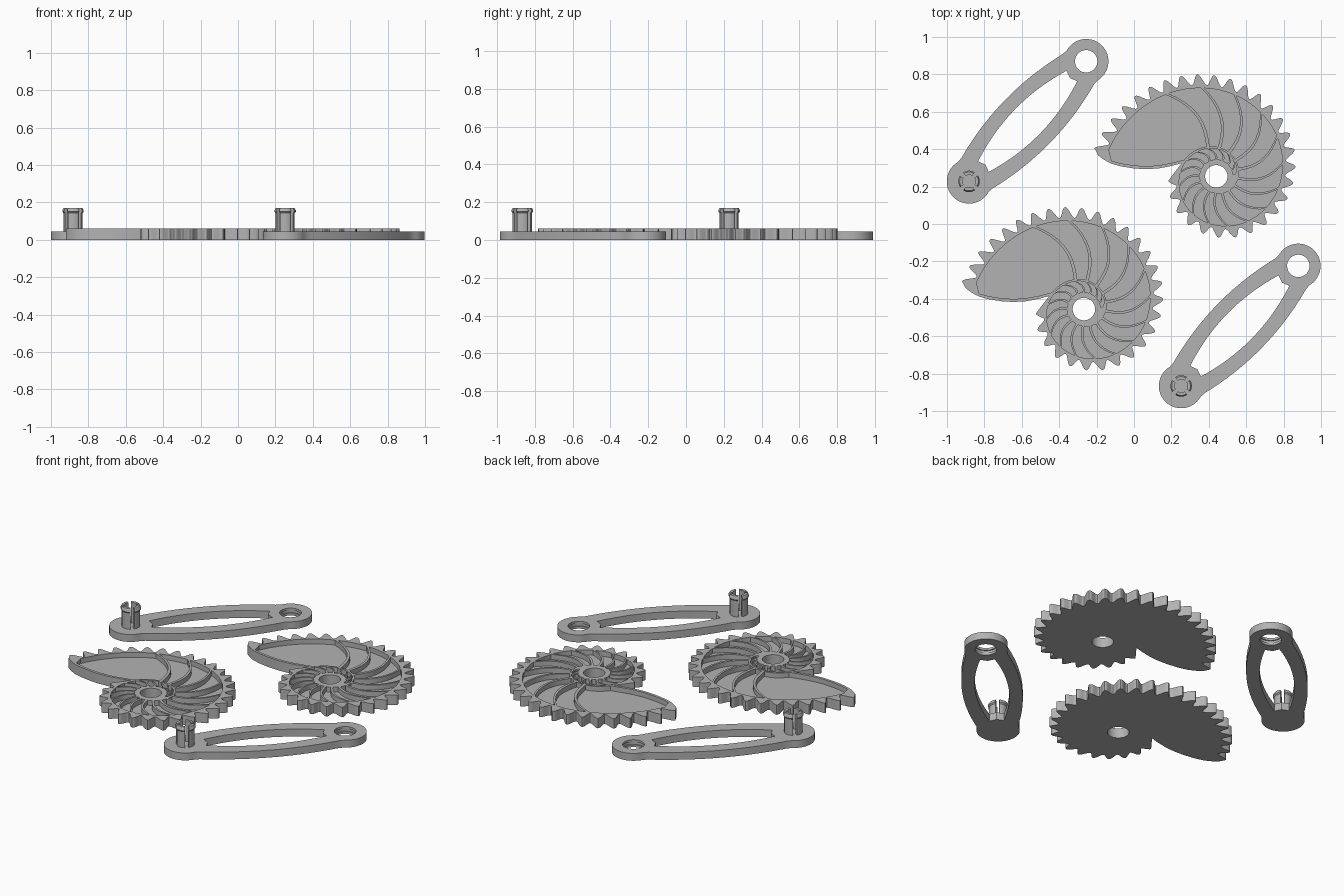
import bpy, bmesh
from math import sin, cos, pi, exp, log, radians, degrees, sqrt
from mathutils import Matrix, Vector

cube = bpy.data.objects.get("Cube")
if cube:
    bpy.data.objects.remove(cube, do_unlink=True)

grey = bpy.data.materials.new("plain grey")
grey.use_nodes = True
grey.diffuse_color = (0.45, 0.45, 0.45, 1)
grey.node_tree.nodes["Principled BSDF"].inputs["Base Color"].default_value = (0.45, 0.45, 0.45, 1)


def polar(r, deg):
    return (r * cos(radians(deg)), r * sin(radians(deg)))


def circle(r, centre=0.0, n=48):
    return [(centre + r * cos(2 * pi * i / n), r * sin(2 * pi * i / n)) for i in range(n)]


def add_plate(bm, loops, z0, z1):
    """Extrude a filled outline; later loops are holes."""
    curve = bpy.data.curves.new("outline", "CURVE")
    curve.dimensions = "2D"
    curve.fill_mode = "BOTH"
    curve.extrude = (z1 - z0) / 2
    for loop in loops:
        spline = curve.splines.new("POLY")
        spline.points.add(len(loop) - 1)
        for point, (x, y) in zip(spline.points, loop):
            point.co = (x, y, 0, 1)
        spline.use_cyclic_u = True
    holder = bpy.data.objects.new("outline", curve)
    mesh = bpy.data.meshes.new_from_object(holder)
    part = bmesh.new()
    part.from_mesh(mesh)
    bmesh.ops.remove_doubles(part, verts=part.verts, dist=1e-5)
    bmesh.ops.recalc_face_normals(part, faces=part.faces)
    bmesh.ops.translate(part, verts=part.verts, vec=(0, 0, (z0 + z1) / 2))
    part.to_mesh(mesh)
    part.free()
    bm.from_mesh(mesh)
    bpy.data.objects.remove(holder)
    bpy.data.curves.remove(curve)
    bpy.data.meshes.remove(mesh)


def finish(bm, name):
    mesh = bpy.data.meshes.new(name)
    bm.to_mesh(mesh)
    bm.free()
    mesh.materials.clear()
    mesh.materials.append(grey)
    for poly in mesh.polygons:
        poly.material_index = 0
    mesh.shade_smooth()
    mesh.set_sharp_from_angle(angle=radians(35))
    return mesh


def place(mesh, name, x, y, turn=0.0):
    obj = bpy.data.objects.new(name, mesh)
    obj.location = (x, y, 0)
    obj.rotation_euler.z = turn
    bpy.context.scene.collection.objects.link(obj)


# Spiral shell gear -----------------------------------------------------
START, TEETH, R0, R1 = -175, 29, 0.257, 0.668
HUB = 0.09


def wall(deg):
    return 0.199 * exp(0.183 * radians(deg - START))


def inner_wall(deg):
    w = wall(deg - 360)
    return max(w + 0.004 + 0.05 * w, HUB)


def gear_outline():
    pts = []
    steps = TEETH * 12
    for i in range(steps + 1):
        s = i / steps
        r = R0 + (R1 - R0) * s
        deg = START + degrees(log(r / R0) / 0.16)
        depth = 0.045 + 0.018 * s
        pts.append(polar(r - depth * (0.5 - 0.5 * cos(2 * pi * s * TEETH)), deg))
    return pts + LIP


# lower edge of the shell mouth
LIP = [(-0.632, 0.112), (-0.60, 0.088), (-0.56, 0.067), (-0.51, 0.053), (-0.44, 0.042),
       (-0.375, 0.038), (-0.31, 0.042), (-0.24, 0.055), (-0.185, 0.07)]


def septum(deg, side):
    """Curved rib edge from the outer wall to the inner wall."""
    half = 0.004 + 0.009 * wall(deg)
    pts = []
    for i in range(11):
        t = i / 10
        a = deg - 17 * sin(2 * t)
        r = wall(a) * (1 - t) + inner_wall(a) * t
        a += side * degrees(half / r)
        r = wall(a) * (1 - t) + inner_wall(a) * t
        pts.append((r, a))
    return pts


def arc(radius, a, b, n=8):
    return [(radius(a + (b - a) * i / n), a + (b - a) * i / n) for i in range(1, n)]


def chamber(lo, hi):
    one, two = septum(lo, 1), septum(hi, -1)
    loop = one + arc(inner_wall, one[-1][1], two[-1][1])
    loop += two[::-1] + arc(wall, two[0][1], one[0][1])
    return [polar(r, a) for r, a in loop]


def mouth_chamber(lo):
    one = septum(lo, 1)
    loop = one + arc(inner_wall, one[-1][1], 156, 14)
    pts = [polar(r, a) for r, a in loop]
    pts += [(x, y + 0.016) for x, y in LIP[-2:1:-1]]
    return pts + [polar(r, a) for r, a in arc(wall, 168.5, one[0][1], 20)]


FIRST, PITCH = 121, 22
pockets = [mouth_chamber(FIRST)]
pockets += [chamber(FIRST - PITCH * (k + 1), FIRST - PITCH * k) for k in range(21)]

bm = bmesh.new()
outline = gear_outline()
add_plate(bm, [outline, circle(0.06)], 0, 0.03)
add_plate(bm, [outline, circle(0.06)] + pockets, 0.03, 0.06)
gear = finish(bm, "shell_gear")
place(gear, "back_shell_gear", 0.44, 0.255)
place(gear, "front_shell_gear", -0.268, -0.455)

# Link arm with snap pin ------------------------------------------------
LENGTH, DISC = 0.897, 0.119
MID = LENGTH / 2


def bulge(u):
    return 1 - ((u - MID) / MID) ** 2


def span(a, b, n=28):
    return [a + (b - a) * i / n for i in range(n + 1)]


upper = [(u, 0.10 + 0.066 * bulge(u)) for u in span(0.06, LENGTH - 0.06)]
arm_outline = [polar(DISC, a) for a in span(75, 285)]
arm_outline += [(u, -w) for u, w in upper]
arm_outline += [(LENGTH + x, y) for x, y in (polar(DISC, a) for a in span(-105, 105))]
arm_outline += upper[::-1]

edge = [(u, 0.093 * bulge(u)) for u in span(0.11, LENGTH - 0.11)]
window = edge + [(LENGTH - 0.125, 0)] + [(u, -w) for u, w in edge[::-1]] + [(0.125, 0)]

bm = bmesh.new()
for z0, z1, hole in ((0, 0.014, 0.06), (0.014, 0.031, 0.067), (0.031, 0.045, 0.06)):
    add_plate(bm, [arm_outline, window, circle(hole, LENGTH)], z0, z1)

# four springy prongs with a lip at the top
PRONG = [(0.034, 0.044), (0.051, 0.044), (0.051, 0.143), (0.057, 0.15),
         (0.057, 0.158), (0.05, 0.17), (0.034, 0.17)]
for quarter in range(4):
    rings = []
    for deg in span(quarter * 90 + 12, quarter * 90 + 78, 10):
        rings.append([bm.verts.new((*polar(r, deg), z)) for r, z in PRONG])
    faces = [bm.faces.new(rings[0]), bm.faces.new(rings[-1][::-1])]
    for a, b in zip(rings, rings[1:]):
        for i in range(len(PRONG)):
            j = (i + 1) % len(PRONG)
            faces.append(bm.faces.new((a[i], b[i], b[j], a[j])))
    bmesh.ops.recalc_face_normals(bm, faces=faces)

arm = finish(bm, "link_arm")
TURN = radians(45.7)
place(arm, "back_link_arm", -0.882, 0.228, TURN)
place(arm, "front_link_arm", 0.252, -0.866, TURN)
